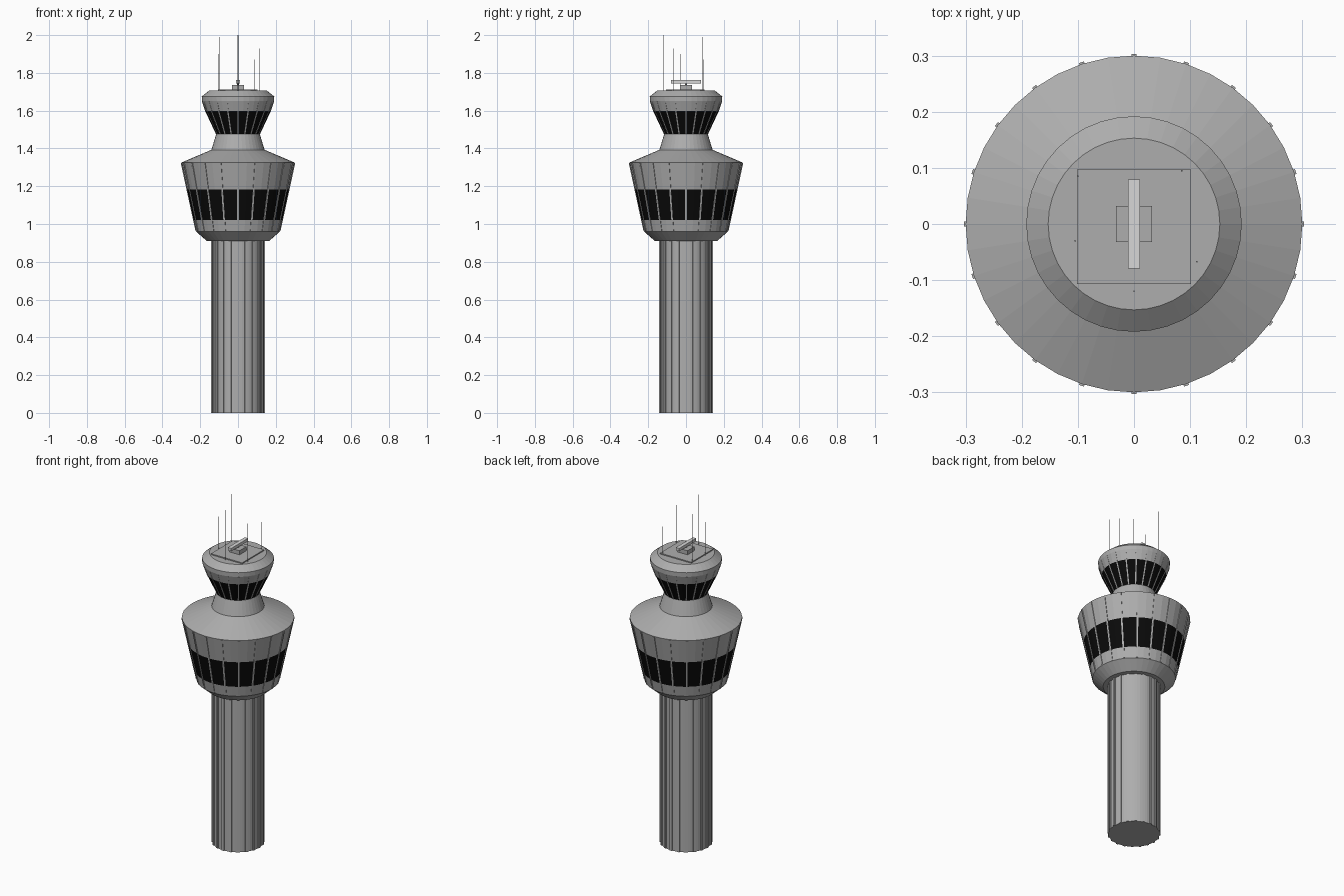
import bpy, bmesh, math
from mathutils import Matrix, Vector

if "Cube" in bpy.data.objects:
    bpy.data.objects.remove(bpy.data.objects["Cube"])


def material(name, v):
    m = bpy.data.materials.new(name)
    m.diffuse_color = (v, v, v, 1)
    m.use_nodes = True
    m.node_tree.nodes["Principled BSDF"].inputs["Base Color"].default_value = m.diffuse_color
    return m


GREY = material("concrete grey", 0.42)
GLASS = material("black glass", 0.003)
PALE = material("pale grey", 0.68)


def finish(name, bm, *mats):
    bmesh.ops.recalc_face_normals(bm, faces=bm.faces)
    me = bpy.data.meshes.new(name)
    bm.to_mesh(me)
    bm.free()
    for m in mats:
        me.materials.append(m)
    ob = bpy.data.objects.new(name, me)
    bpy.context.collection.objects.link(ob)
    return ob


def lathe(name, profile, glass=None, n=40):
    """Closed turned solid from (radius, z) points; faces in the glass z range are black."""
    bm = bmesh.new()
    rings = [[bm.verts.new((r * math.cos(2 * math.pi * i / n), r * math.sin(2 * math.pi * i / n), z))
              for i in range(n)] for r, z in profile]
    for a, b in zip(rings, rings[1:]):
        for i in range(n):
            j = (i + 1) % n
            f = bm.faces.new((a[i], a[j], b[j], b[i]))
            if glass and glass[0] < f.calc_center_median().z < glass[1]:
                f.material_index = 1
    bm.faces.new(rings[0])
    bm.faces.new(rings[-1])
    return finish(name, bm, GREY, GLASS)


def ribs(name, path, width, out, depth=0.01, count=20):
    """Radial ribs following a (radius, z) path, repeated around the axis."""
    bm = bmesh.new()
    for k in range(count):
        rot = Matrix.Rotation(2 * math.pi * k / count, 3, 'Z')
        rings = []
        for r, z in path:
            rings.append([bm.verts.new(rot @ Vector((r + dr, s * width / 2, z)))
                          for dr, s in ((-depth, -1), (out, -1), (out, 1), (-depth, 1))])
        for a, b in zip(rings, rings[1:]):
            for i in range(4):
                j = (i + 1) % 4
                bm.faces.new((a[i], a[j], b[j], b[i]))
        bm.faces.new(rings[0])
        bm.faces.new(rings[-1])
    return finish(name, bm, GREY)


def box(name, x, y, z0, z1, mat, cy=0):
    bm = bmesh.new()
    bmesh.ops.create_cube(bm, size=1)
    bmesh.ops.scale(bm, vec=(2 * x, 2 * y, z1 - z0), verts=bm.verts)
    bmesh.ops.translate(bm, vec=(0, cy, (z0 + z1) / 2), verts=bm.verts)
    return finish(name, bm, mat)


def rod(name, x, y, z0, z1, r):
    bm = bmesh.new()
    bmesh.ops.create_cone(bm, cap_ends=True, segments=8, radius1=r, radius2=r, depth=z1 - z0)
    bmesh.ops.translate(bm, vec=(x, y, (z0 + z1) / 2), verts=bm.verts)
    return finish(name, bm, GREY)


# Shaft with raised vertical ribs
lathe("shaft", [(0.137, 0), (0.137, 0.93)])
ribs("shaft_ribs", [(0.137, 0), (0.137, 0.92)], 0.014, 0.005)

# Wide lower body with its window band and sloping roof
lathe("lower_body", [(0.165, 0.91), (0.222, 0.96), (0.235, 1.022), (0.27, 1.183),
                     (0.3, 1.325), (0.143, 1.392)], (1.03, 1.18))
ribs("lower_mullions", [(0.222, 0.962), (0.3, 1.322)], 0.009, 0.003)

# Neck, flared control cab and cap
lathe("neck", [(0.143, 1.385), (0.115, 1.478)])
lathe("control_cab", [(0.115, 1.475), (0.173, 1.598), (0.191, 1.65), (0.192, 1.675),
                      (0.153, 1.706)], (1.48, 1.59))
ribs("cab_mullions", [(0.115, 1.476), (0.173, 1.6), (0.189, 1.648)], 0.007, 0.002)

# Roof deck and radar
box("roof_deck", 0.102, 0.102, 1.70, 1.712, GREY, -0.005)
box("radar_base", 0.032, 0.032, 1.71, 1.736, GREY)
rod("radar_post", 0, 0, 1.73, 1.75, 0.005)
box("radar_bar", 0.011, 0.079, 1.745, 1.762, PALE)

# Antennas of different heights
for i, (x, y, top) in enumerate([(0.112, -0.067, 1.93), (0.085, 0.095, 1.87), (-0.105, -0.03, 1.90),
                                 (0, -0.12, 2.0), (-0.1, 0.085, 1.99)]):
    rod(f"antenna_{i + 1}", x, y, 1.70, top, 0.0015)
